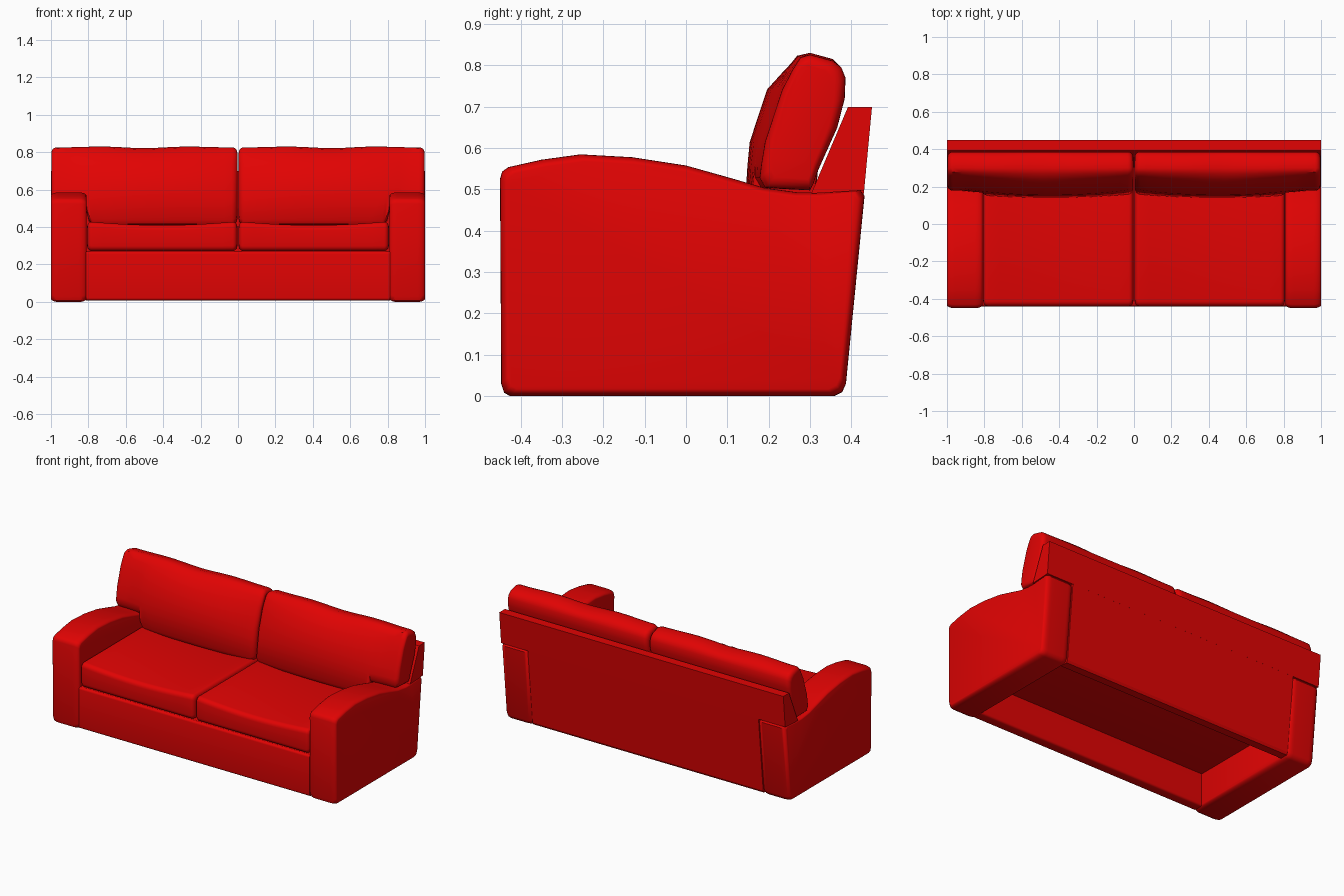
import bpy, bmesh, math

cube = bpy.data.objects.get("Cube")
if cube:
    bpy.data.objects.remove(cube, do_unlink=True)

red = bpy.data.materials.new("red_fabric")
red.use_nodes = True
colour = (0.76, 0.001, 0.001, 1)
red.diffuse_color = colour
red.node_tree.nodes["Principled BSDF"].inputs["Base Color"].default_value = colour


def loft(name, rings, angle=40):
    """Skin a row of matching closed rings and cap both ends."""
    bm = bmesh.new()
    rows = [[bm.verts.new(p) for p in ring] for ring in rings]
    for a, b in zip(rows, rows[1:]):
        for i in range(len(a)):
            j = (i + 1) % len(a)
            bm.faces.new((a[i], a[j], b[j], b[i]))
    bm.faces.new(rows[0])
    bm.faces.new(rows[-1])
    bmesh.ops.recalc_face_normals(bm, faces=bm.faces)
    mesh = bpy.data.meshes.new(name)
    bm.to_mesh(mesh)
    bm.free()
    mesh.materials.append(red)
    obj = bpy.data.objects.new(name, mesh)
    bpy.context.collection.objects.link(obj)
    bpy.ops.object.select_all(action='DESELECT')
    obj.select_set(True)
    bpy.context.view_layer.objects.active = obj
    bpy.ops.object.shade_smooth_by_angle(angle=math.radians(angle))


def shrink(profile, d):
    """Pull a (y, z) profile in by about d on every side."""
    out = list(profile)
    for k in (0, 1):
        vals = [p[k] for p in profile]
        mid, half = (min(vals) + max(vals)) / 2, (max(vals) - min(vals)) / 2
        f = 1 - d / half
        out = [tuple(mid + (v - mid) * f if i == k else v for i, v in enumerate(p))
               for p in out]
    return out


def padded(name, x0, x1, width, depth, profile_at, middle, side):
    """Loft a profile along x, rounding the ends over a width and depth."""
    arc = [math.pi / 2 * i / 5 for i in range(6)]
    ends = [(width * (1 - math.cos(a)), depth * (1 - math.sin(a))) for a in arc]
    stations = [(x0 + dx, d) for dx, d in ends]
    stations += [(x, 0) for x in middle]
    stations += [(x1 - dx, d) for dx, d in reversed(ends)]
    loft(name, [[(side * x, y, z) for y, z in shrink(profile_at(x), d)]
                for x, d in stations])


def slab(name, half_width, profile):
    loft(name, [[(x, y, z) for y, z in profile] for x in (-half_width, half_width)], 25)


def rounded_rect(y0, y1, z0, z1, r):
    pts = []
    for cy, cz, start in ((y1 - r, z1 - r, 0), (y0 + r, z1 - r, 90),
                          (y0 + r, z0 + r, 180), (y1 - r, z0 + r, 270)):
        for i in range(5):
            a = math.radians(start + 22.5 * i)
            pts.append((cy + r * math.cos(a), cz + r * math.sin(a)))
    return pts


def arm_profile(x):
    return [(-0.425, 0), (-0.44, 0.008), (-0.447, 0.03), (-0.45, 0.525), (-0.445, 0.543),
            (-0.43, 0.554), (-0.35, 0.572), (-0.255, 0.585), (-0.13, 0.578),
            (0, 0.558), (0.1, 0.53), (0.19, 0.504), (0.27, 0.493), (0.33, 0.493),
            (0.42, 0.501), (0.432, 0.485), (0.387, 0.03), (0.378, 0.01), (0.358, 0)]


def seat_profile(x):
    sag = 0.02 * math.sin(math.pi * min(max(x / 0.81, 0), 1))
    return rounded_rect(-0.44, 0.3, 0.272, 0.43 - sag, 0.028)


def back_profile(x):
    # The lower part fits between the arms, the upper part rests on them
    t = min(max((x - 0.77) / 0.04, 0), 1)
    bottom = 0.41 + 0.088 * (1 - math.sqrt(1 - t * t))
    front = 0.178 - 0.17 * (0.498 - bottom)
    b = 0.037 * max(math.sin(math.pi * min(x / 0.9, 1)), 0) ** 0.7
    wave = 0.005 * math.cos(4 * math.pi * (x - 0.25)) * math.sin(math.pi * x)
    return [(0.30, bottom), (front + 0.014 - 0.6 * b, bottom + 0.006),
            (front - 0.6 * b, bottom + 0.03),
            (0.182 - 0.9 * b, 0.56), (0.191 - b, 0.615), (0.233 - b, 0.742),
            (0.258 - b / 2, 0.79), (0.277 - b / 4, 0.82 + wave), (0.3, 0.827 + wave),
            (0.355, 0.812 + wave), (0.376, 0.795), (0.386, 0.77), (0.384, 0.72),
            (0.366, 0.65), (0.319, 0.545), (0.308, bottom + 0.015)]


# Arms and cushions, one of each per side
for side, label in ((1, "left"), (-1, "right")):
    padded(label + "_arm", 0.81, 1.0, 0.04, 0.017, arm_profile, [0.905], side)
    padded(label + "_seat_cushion", 0.004, 0.806, 0.025, 0.025, seat_profile,
           [0.08 * i for i in range(1, 10)], side)
    padded(label + "_back_cushion", 0.004, 0.997, 0.03, 0.027, back_profile,
           [0.07 * i for i in range(1, 11)]
           + [0.77, 0.785, 0.797, 0.805, 0.809, 0.81, 0.86, 0.92], side)

# Back board: wide above the arms, narrow between them
slab("upper_back_board", 1.0, [(0.303, 0.49), (0.392, 0.70), (0.45, 0.70), (0.431, 0.498)])
slab("lower_back_board", 0.812, [(0.303, 0.22), (0.303, 0.5), (0.431, 0.5), (0.384, 0.025),
                                 (0.375, 0.01), (0.325, 0.01), (0.325, 0.22)])

# Hollow base: front rail and deck under the cushions
slab("front_rail", 0.812, rounded_rect(-0.44, -0.37, 0.008, 0.27, 0.014))
slab("seat_deck", 0.812, rounded_rect(-0.425, 0.37, 0.215, 0.271, 0.002))
